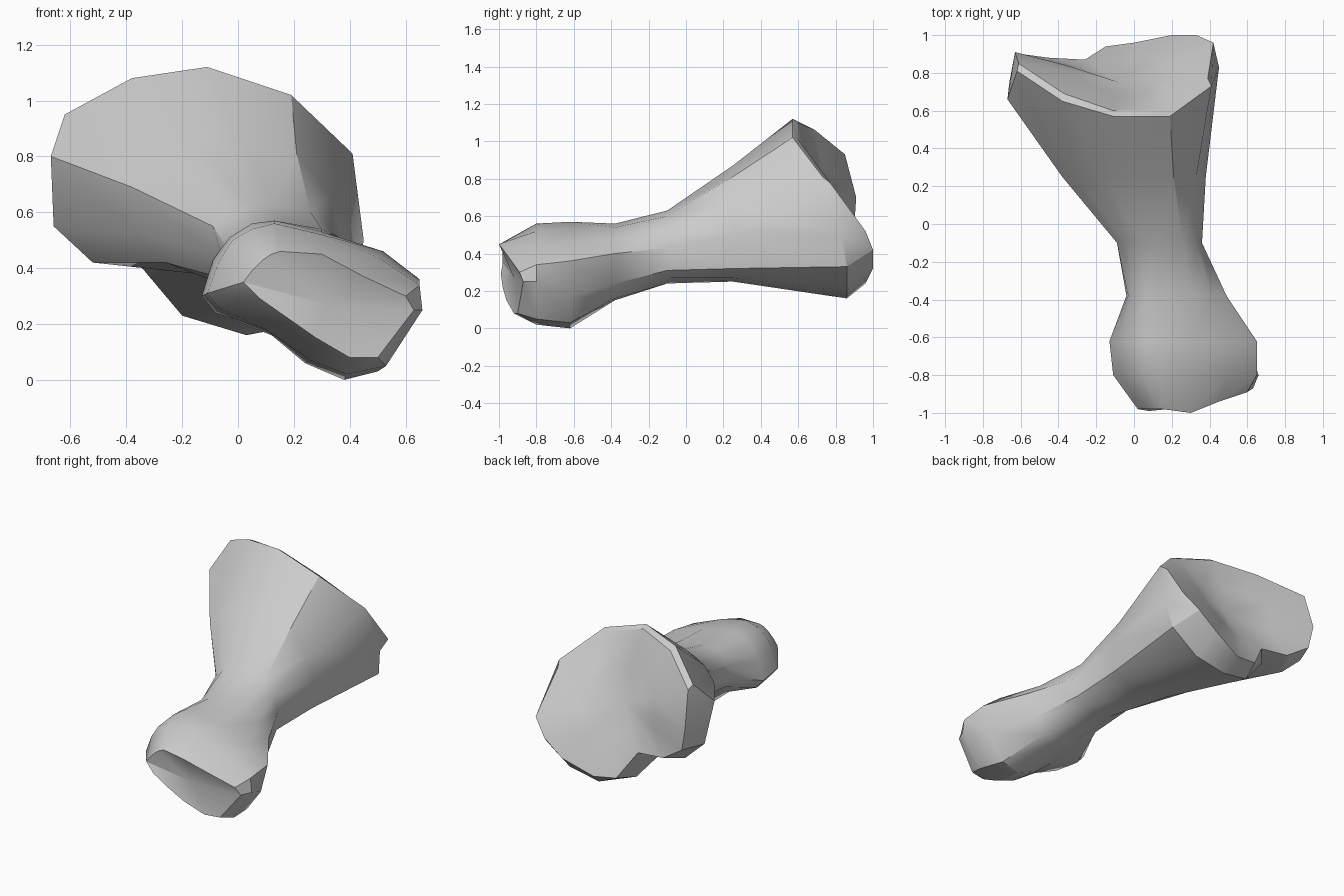
import bpy
import bmesh
import math
from mathutils import Vector

default_cube = bpy.data.objects.get("Cube")
if default_cube:
    bpy.data.objects.remove(default_cube, do_unlink=True)


def make_material(name, value):
    material = bpy.data.materials.new(name)
    material.use_nodes = True
    colour = (value, value, value, 1)
    material.diffuse_color = colour
    shader = next(n for n in material.node_tree.nodes if n.type == "BSDF_PRINCIPLED")
    shader.inputs["Base Color"].default_value = colour
    return material


def flat_section(y, outline):
    """A cross-section at one station along the shaft, starting at the top."""
    return [Vector((x, y, z)) for x, z in outline]


def tilted_section(outline):
    """A cross-section whose points lie at differing stations."""
    return [Vector(point) for point in outline]


def shrunk_section(section, centre, factor):
    """A smaller copy of an end rim, drawn towards a centre point."""
    return [centre + (point - centre) * factor for point in section]


def add_loft(mesh, sections):
    """Bridge neighbouring sections with quads and return all vertex rings."""
    rings = [[mesh.verts.new(point) for point in section] for section in sections]
    for near, far in zip(rings, rings[1:]):
        count = len(near)
        for i in range(count):
            j = (i + 1) % count
            mesh.faces.new((near[i], near[j], far[j], far[i]))
    return rings


def add_fan(mesh, ring, centre):
    """Close an end with triangles meeting at a sunken centre."""
    hub = mesh.verts.new(centre)
    for i, vertex in enumerate(ring):
        mesh.faces.new((vertex, ring[(i + 1) % len(ring)], hub))


# Knuckle end: front joint face and rounded, slanting head
joint_rim = tilted_section([
    (.15, -.98, .46), (.3, -1, .45), (.45, -.94, .37), (.6, -.89, .3),
    (.63, -.87, .25), (.5, -.9, .08), (.4, -.92, .08), (.28, -.96, .15),
    (.18, -.98, .22), (.08, -.99, .29), (.02, -.98, .35), (.05, -.98, .39),
    (.09, -.98, .43), (.12, -.98, .45)])
head_front = flat_section(-.8, [
    (.13, .56), (.3, .52), (.5, .44), (.65, .34), (.66, .25), (.53, .05),
    (.39, .02), (.26, .07), (.1, .18), (-.07, .26), (-.11, .31),
    (-.07, .42), (-.02, .5), (.05, .54)])
head_back = flat_section(-.62, [
    (.13, .57), (.3, .53), (.52, .46), (.65, .36), (.6, .17), (.5, .03),
    (.38, 0), (.24, .06), (.12, .16), (-.08, .24), (-.13, .3),
    (-.09, .43), (-.03, .51), (.05, .56)])

# Narrow shaft
neck = flat_section(-.38, [
    (.13, .56), (.3, .54), (.41, .48), (.49, .4), (.46, .24), (.38, .16),
    (.27, .15), (.14, .2), (.05, .27), (-.02, .32), (-.04, .38),
    (-.03, .46), (0, .52), (.06, .55)])
waist = flat_section(-.1, [
    (.12, .63), (.26, .6), (.33, .53), (.36, .43), (.35, .31), (.28, .27),
    (.19, .24), (.1, .26), (.03, .31), (-.04, .36), (-.08, .45),
    (-.09, .55), (-.04, .6), (.04, .62)])
flare = flat_section(.25, [
    (0, .87), (.21, .81), (.33, .66), (.38, .5), (.36, .32), (.27, .27),
    (.1, .25), (-.04, .29), (-.15, .38), (-.26, .42), (-.35, .52),
    (-.38, .69), (-.31, .78), (-.17, .85)])

# Flared socket end: outer edge, then the lip with its notch
outer_edge = tilted_section([
    (-.11, .57, 1.12), (.19, .57, 1.02), (.41, .73, .81), (.45, .83, .5),
    (.42, .86, .33), (.24, .86, .2), (.03, .86, .16), (-.2, .8, .23),
    (-.36, .75, .42), (-.52, .75, .42), (-.66, .75, .55), (-.67, .66, .8),
    (-.62, .81, .95), (-.38, .65, 1.08)])
socket_lip = tilted_section([
    (-.11, .6, 1.1), (.17, .6, 1.01), (.39, .77, .78), (.42, .96, .52),
    (.33, 1, .42), (.2, 1, .32), (0, .96, .24), (-.15, .94, .26),
    (-.26, .87, .43), (-.45, .88, .45), (-.6, .9, .55), (-.63, .91, .7),
    (-.61, .85, .93), (-.37, .69, 1.06)])

# Hollow both ends slightly and join everything into one skin
joint_centre = Vector((.32, -.92, .27))
socket_centre = Vector((-.08, .75, .66))
socket_dish = shrunk_section(socket_lip, socket_centre + Vector((0, .02, .01)), .5)

mesh = bmesh.new()
rings = add_loft(mesh, [joint_rim, head_front, head_back, neck, waist, flare,
                        outer_edge, socket_lip, socket_dish])
add_fan(mesh, rings[0], joint_centre)
add_fan(mesh, rings[-1], socket_centre)
bmesh.ops.recalc_face_normals(mesh, faces=mesh.faces[:])

data = bpy.data.meshes.new("bone")
mesh.to_mesh(data)
mesh.free()
data.materials.append(make_material("plain grey", .6))
bone = bpy.data.objects.new("bone", data)
bpy.context.collection.objects.link(bone)

# Smooth the shaft while keeping the rims crisp
bpy.ops.object.select_all(action="DESELECT")
bone.select_set(True)
bpy.context.view_layer.objects.active = bone
bpy.ops.object.shade_smooth_by_angle(angle=math.radians(32))
